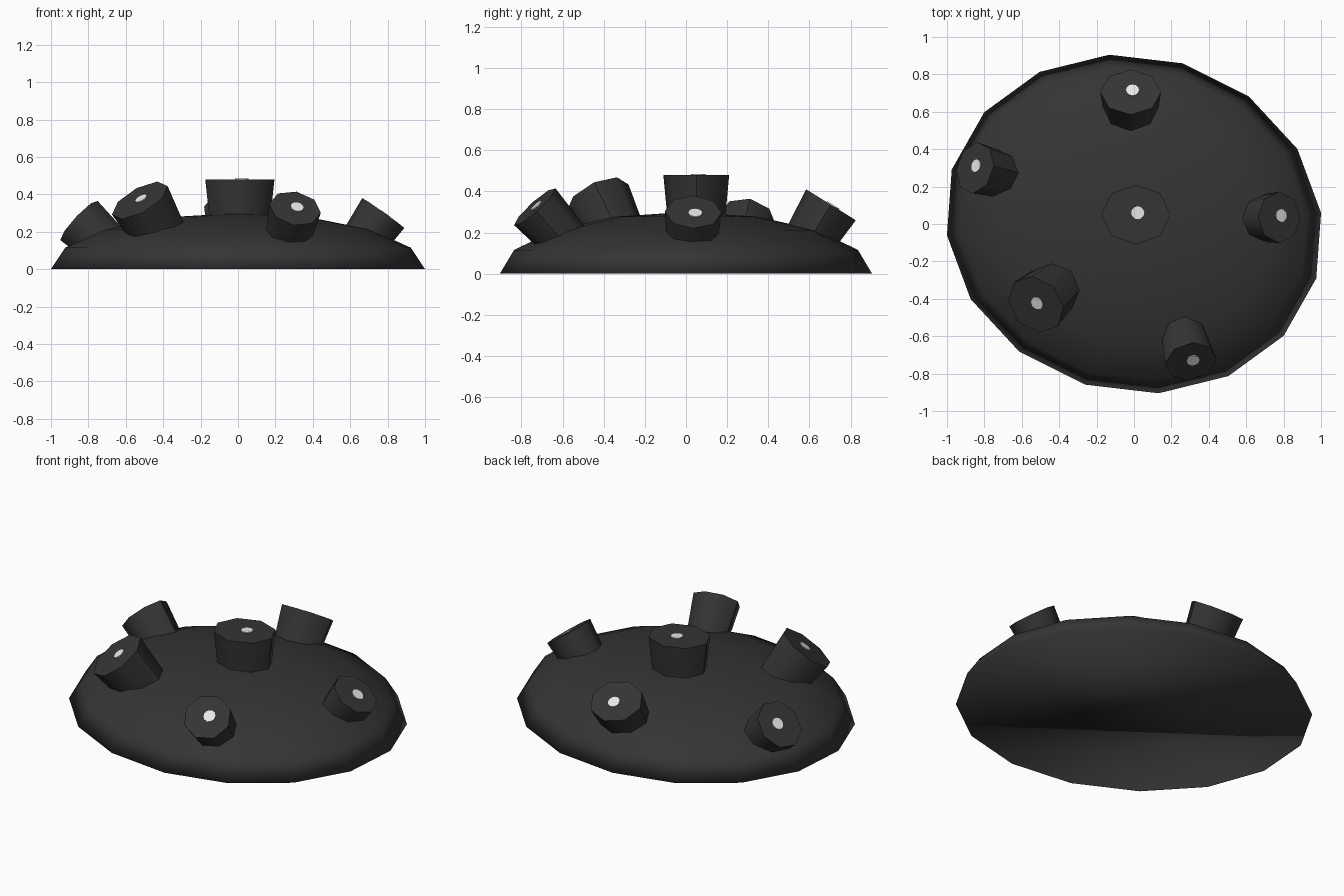
import bpy, bmesh, math
from mathutils import Vector, Matrix

if "Cube" in bpy.data.objects:
    bpy.data.objects.remove(bpy.data.objects["Cube"])


def material(name, value):
    m = bpy.data.materials.new(name)
    m.diffuse_color = (value, value, value, 1)
    m.use_nodes = True
    m.node_tree.nodes["Principled BSDF"].inputs["Base Color"].default_value = m.diffuse_color
    return m


black = material("black_shell", 0.035)
white = material("white_dot", 0.8)


def finish(name, bm, mat, angle=None):
    bmesh.ops.recalc_face_normals(bm, faces=bm.faces)
    for f in bm.faces:
        f.smooth = True
    me = bpy.data.meshes.new(name)
    bm.to_mesh(me)
    bm.free()
    me.materials.append(mat)
    if angle is not None:
        me.set_sharp_from_angle(angle=math.radians(angle))
    ob = bpy.data.objects.new(name, me)
    bpy.context.collection.objects.link(ob)
    return ob


# Dome: upper half of a 16 x 8 sphere, flattened and slightly sheared, with a flat base
bm = bmesh.new()
bmesh.ops.create_uvsphere(bm, u_segments=16, v_segments=8, radius=1)
bmesh.ops.delete(bm, geom=[v for v in bm.verts if v.co.z < -0.01], context='VERTS')
bmesh.ops.holes_fill(bm, edges=[e for e in bm.edges if e.is_boundary], sides=0)
turn = Matrix.Rotation(math.radians(7.5), 4, 'Z')
squash = Matrix(((1.0087, 0, 0, 0), (-0.059, 0.905, 0, 0), (0, 0, 0.3, 0), (0, 0, 0, 1)))
bmesh.ops.transform(bm, matrix=squash @ turn, verts=bm.verts)
for v in bm.verts:
    if abs(v.co.z) < 1e-4:
        v.co.z = 0
finish("dome", bm, black)


# Stud: flared eight-sided peg ending at its cap centre, with a white dot on the cap
def stud(name, cap, axis, rx, ry, length=0.24):
    rot = Vector((0, 0, 1)).rotation_difference(Vector(axis)).to_matrix().to_4x4()
    place = Matrix.Translation(cap) @ rot
    bm = bmesh.new()
    bmesh.ops.create_cone(bm, cap_ends=True, segments=8, radius1=0.86, radius2=1, depth=length,
                          matrix=Matrix.Translation((0, 0, -length / 2)))
    bmesh.ops.transform(bm, matrix=place @ Matrix.Diagonal((rx, ry, 1, 1)), verts=bm.verts)
    finish(name + "_stud", bm, black, 45)
    bm = bmesh.new()
    bmesh.ops.create_cone(bm, cap_ends=True, segments=12, radius1=0.035, radius2=0.035, depth=0.006,
                          matrix=place @ Matrix.Translation((0.01, 0.01, 0.002)))
    finish(name + "_dot", bm, white, 30)


stud("center", (0.01, 0.05, 0.48), (0, 0, 1), 0.185, 0.16)
stud("back", (-0.018, 0.705, 0.335), (0, 0.53, 0.85), 0.163, 0.142)
stud("right", (0.777, 0.035, 0.30), (0.58, 0.03, 0.815), 0.138, 0.138)
stud("left", (-0.85, 0.30, 0.26), (-0.72, 0.18, 0.67), 0.145, 0.14)
stud("front_left", (-0.525, -0.43, 0.368), (-0.456, -0.40, 0.80), 0.168, 0.165)
stud("front_right", (0.305, -0.735, 0.325), (0.17, -0.66, 0.73), 0.14, 0.135)
